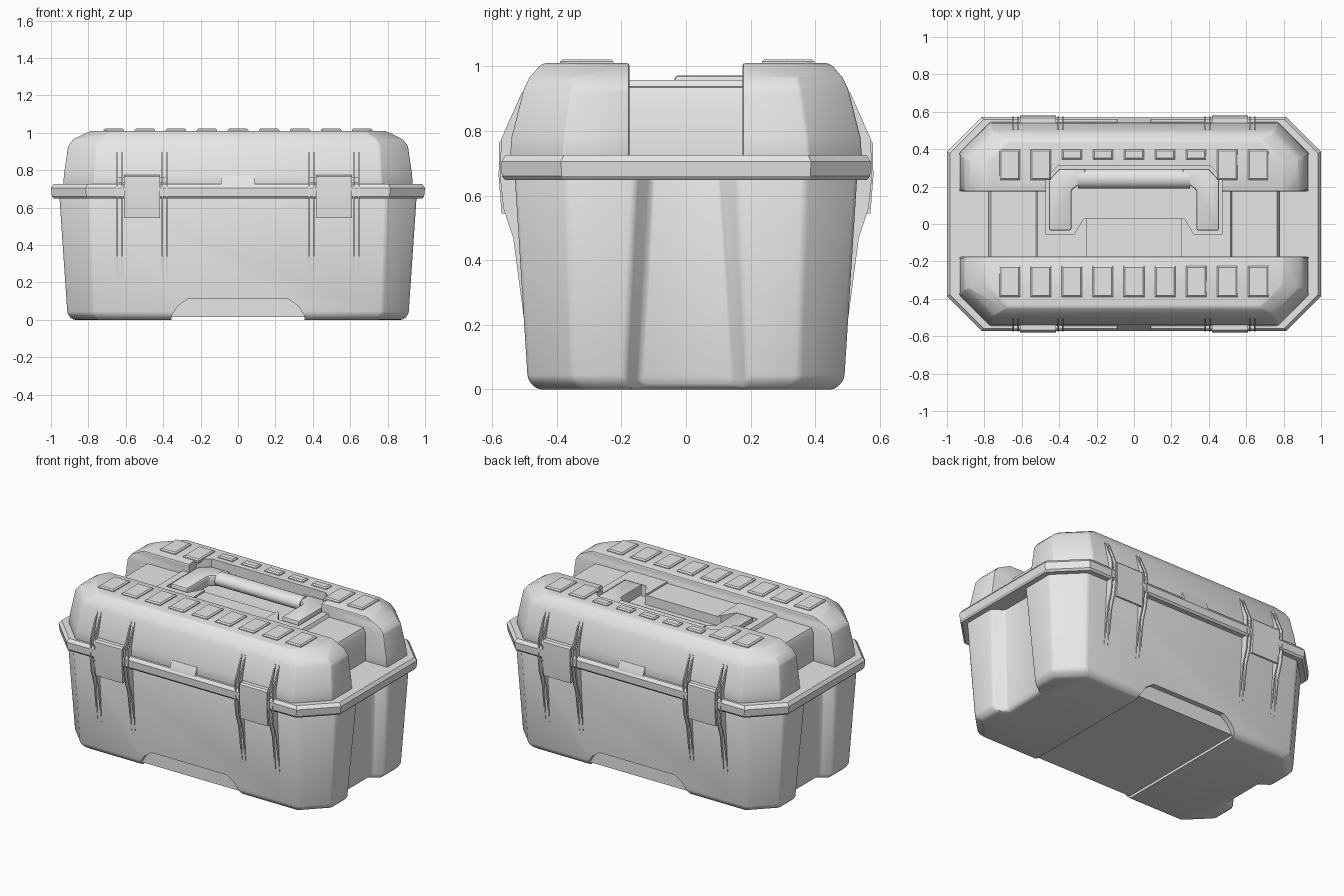
import bpy, bmesh, math

cube = bpy.data.objects.get("Cube")
if cube:
    bpy.data.objects.remove(cube, do_unlink=True)

grey = bpy.data.materials.new("light_grey_plastic")
grey.use_nodes = True
grey.diffuse_color = (0.8, 0.8, 0.8, 1)
grey.node_tree.nodes["Principled BSDF"].inputs["Base Color"].default_value = (0.8, 0.8, 0.8, 1)


def apply_mod(ob, mod):
    bpy.context.view_layer.objects.active = ob
    bpy.ops.object.modifier_apply(modifier=mod.name)


def loft(name, rings, bevel=0.0, segs=2):
    """Closed solid through rings of equal point count."""
    bm = bmesh.new()
    loops = [[bm.verts.new(p) for p in ring] for ring in rings]
    n = len(loops[0])
    for a, b in zip(loops, loops[1:]):
        for i in range(n):
            j = (i + 1) % n
            bm.faces.new((a[i], a[j], b[j], b[i]))
    bm.faces.new(loops[0][::-1])
    bm.faces.new(loops[-1])
    bmesh.ops.recalc_face_normals(bm, faces=bm.faces[:])
    me = bpy.data.meshes.new(name)
    bm.to_mesh(me)
    bm.free()
    me.materials.append(grey)
    ob = bpy.data.objects.new(name, me)
    bpy.context.collection.objects.link(ob)
    if bevel:
        m = ob.modifiers.new("bevel", 'BEVEL')
        m.width, m.segments, m.limit_method = bevel, segs, 'ANGLE'
        m.angle_limit = math.radians(25)
        apply_mod(ob, m)
    return ob


def prism_z(name, pts, z0, z1, bevel=0.0, segs=2):
    return loft(name, [[(x, y, z) for x, y in pts] for z in (z0, z1)], bevel, segs)


def box(name, x0, x1, y0, y1, z0, z1, bevel=0.0):
    return prism_z(name, [(x0, y0), (x1, y0), (x1, y1), (x0, y1)], z0, z1, bevel)


def cut(ob, cutter):
    cutter.hide_render = True
    m = ob.modifiers.new("cut", 'BOOLEAN')
    m.operation, m.solver, m.object = 'DIFFERENCE', 'EXACT', cutter
    apply_mod(ob, m)


def drop(*cutters):
    for c in cutters:
        bpy.data.objects.remove(c, do_unlink=True)


def mirror_pts(half):
    """Plan points with x > 0, ordered by rising y, completed to -x."""
    return half + [(-x, y) for x, y in half[::-1]]


def octagon(hx, hy, c):
    return mirror_pts([(hx - c, -hy), (hx, c - hy), (hx, hy - c), (hx - c, hy)])


def tub_plan(hx, hy, c, outer, inner, depth):
    up = [(hx - depth, inner), (hx, outer), (hx, hy - c), (hx - c, hy)]
    return mirror_pts([(x, -y) for x, y in up[::-1]] + up)


# Tub with a tapered groove in each end
tub_levels = [(0.0, 0.885, 0.462, 0.14, 0.175, 0.135, 0.06),
              (0.03, 0.912, 0.49, 0.14, 0.188, 0.145, 0.07),
              (0.66, 0.955, 0.53, 0.16, 0.156, 0.108, 0.07)]
tub = loft("tub", [[(x, y, lv[0]) for x, y in tub_plan(*lv[1:])] for lv in tub_levels], 0.014)

# Finger recesses at front and back, and the raised strip underneath
recess = [(-0.365, -0.05), (-0.365, 0.005), (-0.32, 0.075), (-0.265, 0.113),
          (0.265, 0.113), (0.32, 0.075), (0.365, 0.005), (0.365, -0.05)]
for s in (-1, 1):
    c = loft("recess_cutter", [[(x, s * y, z) for x, z in recess] for y in (0.462, 0.7)])
    cut(tub, c)
    drop(c)
c = box("strip_cutter", -0.355, 0.355, -0.7, 0.7, -0.1, 0.016)
cut(tub, c)
drop(c)

# Rim band between tub and lid
rim_levels = [(0.648, 0.985, 0.56, 0.18), (0.66, 0.995, 0.57, 0.185),
              (0.705, 1.0, 0.572, 0.185), (0.725, 0.985, 0.558, 0.18)]
loft("rim", [[(x, y, z) for x, y in octagon(a, b, ch)] for z, a, b, ch in rim_levels])

# Lid: a raised half at front and back with a channel between
lid_levels = [(0.715, 0.935, 0.545, 0.165), (0.78, 0.93, 0.54, 0.165),
              (0.93, 0.908, 0.502, 0.15), (0.965, 0.88, 0.485, 0.14),
              (1.0, 0.81, 0.455, 0.12), (1.01, 0.785, 0.44, 0.11)]
towers = {}
for name, s in (("lid_front", -1), ("lid_back", 1)):
    rings = []
    for z, hx, hy, ch in lid_levels:
        half = [(hx, 0.175), (hx, hy - ch), (hx - ch, hy)]
        rings.append([(x, s * y, z) for x, y in mirror_pts(half)])
    towers[name] = loft(name, rings, 0.008)

# Channel floor with stepped, sloping ends
channel = [(0.78, 0.715), (0.78, 0.905), (0.765, 0.935), (0.525, 0.937), (0.515, 0.957)]
middle = loft("lid_channel", [[(x, y, z) for x, z in mirror_pts(channel)] for y in (-0.19, 0.19)])

# Handle pocket, cut through channel and back half
pocket = mirror_pts([(0.27, 0.03), (0.32, -0.055), (0.47, -0.055), (0.47, 0.25), (0.405, 0.312)])
c = prism_z("pocket_cutter", pocket, 0.885, 1.2)
cut(middle, c)
cut(towers["lid_back"], c)
drop(c)
c = box("panel_cutter", -0.255, 0.255, -0.3, 0.1, 0.945, 1.2)
cut(middle, c)
drop(c)

# Handle: two flat arms and a rounded grip
for name, s in (("handle_arm_right", -1), ("handle_arm_left", 1)):
    arm = [(0.335, -0.035), (0.455, -0.035), (0.455, 0.235), (0.40, 0.295),
           (0.26, 0.295), (0.26, 0.235), (0.335, 0.18)]
    prism_z(name, [(s * x, y) for x, y in arm], 0.90, 0.972, 0.01)
grip = [(0.2425 + 0.052 * math.cos(a), 0.938 + 0.042 * math.sin(a))
        for a in [math.tau * i / 16 for i in range(16)]]
loft("handle_grip", [[(x, y, z) for y, z in grip] for x in (-0.3, 0.3)])


# Raised pads on the lid
def pad(name, x, y0, y1, w):
    rings = [[(x + sx * (w - i), yy, z) for sx, yy in
              ((-1, y0 + i), (1, y0 + i), (1, y1 - i), (-1, y1 - i))]
             for z, i in ((1.0, 0), (1.015, 0.0), (1.022, 0.008))]
    loft(name, rings)


for i in range(9):
    x = (i - 4) * 0.166
    pad(f"front_pad_{i + 1}", x, -0.39, -0.225, 0.055)
    if 2 <= i <= 6:
        pad(f"back_pad_{i + 1}", x, 0.345, 0.398, 0.053)
    else:
        pad(f"back_pad_{i + 1}", x, 0.235, 0.398, 0.055)

# Latches with slender fins, on the front and back
fin = [(0.48, 0.92), (0.508, 0.92), (0.572, 0.775), (0.576, 0.66), (0.565, 0.56),
       (0.535, 0.47), (0.502, 0.22), (0.48, 0.22)]
plate = [(0.52, 0.775), (0.568, 0.775), (0.578, 0.765), (0.58, 0.66), (0.571, 0.545),
         (0.558, 0.545), (0.52, 0.62)]
for side, s in (("front", -1), ("back", 1)):
    for hand, t in (("right", -1), ("left", 1)):
        tag = f"{side}_{hand}"
        loft(f"latch_{tag}", [[(t * x, s * y, z) for y, z in plate] for x in (0.417, 0.61)])
        for k, x in enumerate((0.38, 0.405, 0.618, 0.645)):
            loft(f"latch_fin_{tag}_{k + 1}",
                 [[(t * (x + d), s * y, z) for y, z in fin] for d in (-0.004, 0.004)])
        pin = [(0.52, 0.735), (0.562, 0.735), (0.562, 0.76), (0.52, 0.76)]
        loft(f"latch_pin_{tag}", [[(t * x, s * y, z) for y, z in pin] for x in (0.38, 0.645)])
    # Small centre tab on the lid edge
    tab = [(0.5, 0.715), (0.564, 0.715), (0.56, 0.735), (0.543, 0.772), (0.5, 0.772)]
    loft(f"centre_tab_{side}", [[(x, s * y, z) for y, z in tab] for x in (-0.09, 0.09)])

# Smooth shading with sharp edges kept
bpy.ops.object.select_all(action='DESELECT')
for ob in bpy.context.collection.objects:
    if ob.type == 'MESH':
        ob.select_set(True)
        bpy.context.view_layer.objects.active = ob
bpy.ops.object.shade_smooth_by_angle(angle=math.radians(32))
